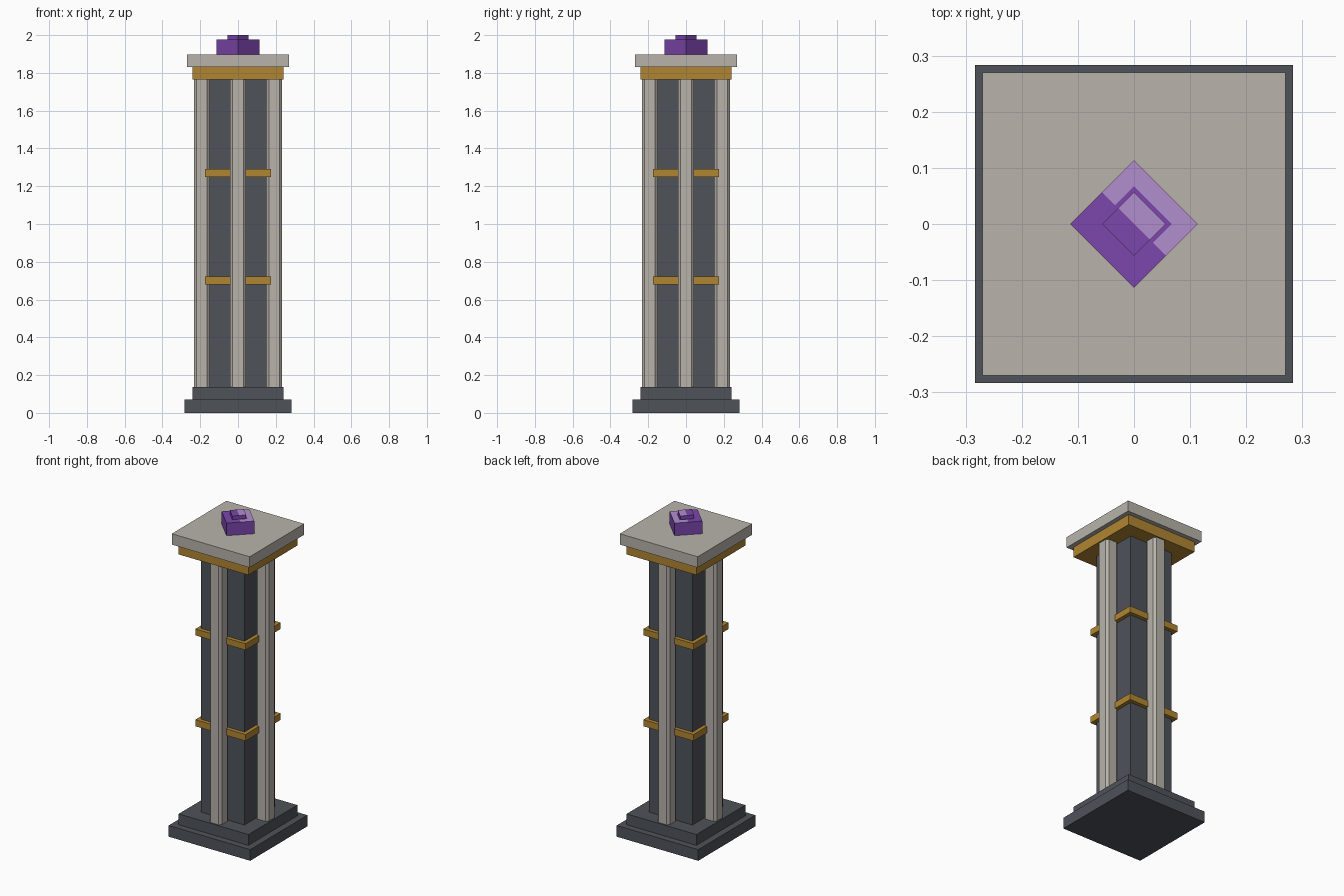
import bpy, bmesh, math
from mathutils import Matrix, Vector

cube = bpy.data.objects.get("Cube")
if cube:
    bpy.data.objects.remove(cube, do_unlink=True)


def material(name, rgb):
    """Flat material from an 8-bit sRGB colour, stored as linear."""
    lin = [((c / 255 + 0.055) / 1.055) ** 2.4 for c in rgb]
    m = bpy.data.materials.new(name)
    m.use_nodes = True
    m.diffuse_color = (*lin, 1)
    bsdf = next(n for n in m.node_tree.nodes if n.type == 'BSDF_PRINCIPLED')
    bsdf.inputs["Base Color"].default_value = (*lin, 1)
    bsdf.inputs["Roughness"].default_value = 0.8
    return m


STONE = material("pale stone", (184, 179, 171))
SLATE = material("dark slate", (78, 83, 90))
GOLD = material("gold trim", (176, 134, 50))
PURPLE = material("purple crystal", (124, 70, 172))
LILAC = material("light purple crystal", (178, 143, 206))


def finish(name, bm, *mats):
    mesh = bpy.data.meshes.new(name)
    bm.to_mesh(mesh)
    bm.free()
    for m in mats:
        mesh.materials.append(m)
    ob = bpy.data.objects.new(name, mesh)
    bpy.context.scene.collection.objects.link(ob)
    return ob


def box_mesh(half, z0, z1, x=0, y=0):
    bm = bmesh.new()
    bmesh.ops.create_cube(bm, size=1, matrix=Matrix.Translation((x, y, (z0 + z1) / 2))
                          @ Matrix.Diagonal((2 * half, 2 * half, z1 - z0, 1)))
    return bm


# Stacked square blocks: name, half width, bottom, top, material
for name, half, z0, z1, mat in [
    ("base_plinth", 0.283, 0.0, 0.07, SLATE),
    ("base_step", 0.242, 0.07, 0.138, SLATE),
    ("shaft", 0.15, 0.138, 1.765, SLATE),
    ("lower_band", 0.174, 0.68, 0.721, GOLD),
    ("upper_band", 0.174, 1.25, 1.29, GOLD),
    ("gold_collar", 0.242, 1.765, 1.83, GOLD),
    ("capital_slab", 0.27, 1.83, 1.898, STONE),
]:
    finish(name, box_mesh(half, z0, z1), mat)

# Chamfered column in the middle of each side
for side, (dx, dy) in {"front": (0, -1), "back": (0, 1), "left": (1, 0), "right": (-1, 0)}.items():
    bm = box_mesh(0.042, 0.138, 1.765, dx * 0.191, dy * 0.191)
    upright = [e for e in bm.edges if abs(e.verts[0].co.z - e.verts[1].co.z) > 0.1]
    bmesh.ops.bevel(bm, geom=upright, offset=0.014, segments=1, affect='EDGES')
    finish(side + "_column", bm, STONE)


def crystal(name, half, z0, z1, border):
    """Box turned 45 degrees; the half of its top beyond the border is lighter."""
    bm = box_mesh(half, z0, z1)
    cuts = [((0, 0, 0), (1, 0, 0))]
    if border:
        cuts += [((border, 0, 0), (1, 0, 0)), ((0, border, 0), (0, 1, 0)), ((0, -border, 0), (0, 1, 0))]
    for co, no in cuts:
        bmesh.ops.bisect_plane(bm, geom=bm.verts[:] + bm.edges[:] + bm.faces[:],
                               plane_co=Vector(co), plane_no=Vector(no))
    bm.normal_update()
    for f in bm.faces:
        c = f.calc_center_median()
        if f.normal.z > 0.9 and c.x > 0 and max(abs(c.x), abs(c.y)) >= border:
            f.material_index = 1
    bmesh.ops.rotate(bm, verts=bm.verts, matrix=Matrix.Rotation(math.pi / 4, 3, 'Z'))
    finish(name, bm, PURPLE, LILAC)


# Two-step crystal on top
crystal("crystal_base", 0.0803, 1.898, 1.977, 0.0475)
crystal("crystal_tip", 0.0402, 1.977, 2.0, 0)
